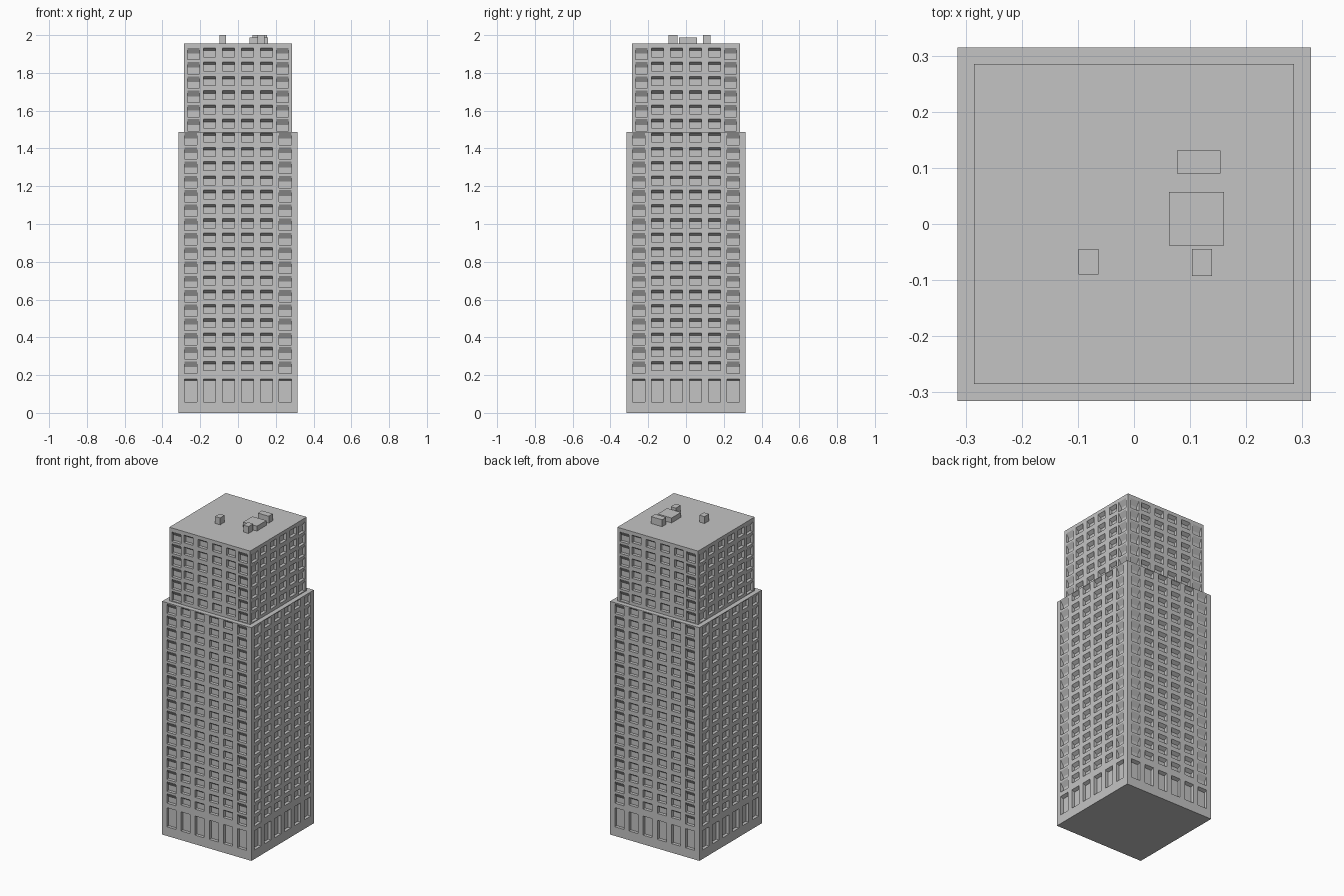
import bpy, bmesh, math
from mathutils import Matrix

if "Cube" in bpy.data.objects:
    bpy.data.objects.remove(bpy.data.objects["Cube"])

grey = bpy.data.materials.new("concrete_grey")
grey.diffuse_color = (0.55, 0.55, 0.55, 1)
grey.use_nodes = True
grey.node_tree.nodes["Principled BSDF"].inputs["Base Color"].default_value = grey.diffuse_color

FLOOR = 0.0756    # storey height
DEPTH = 0.02      # window recess depth
HALF_W = 0.032    # half a window's width


def finish(bm, name):
    bmesh.ops.recalc_face_normals(bm, faces=bm.faces)
    mesh = bpy.data.meshes.new(name)
    bm.to_mesh(mesh)
    bm.free()
    mesh.materials.append(grey)
    obj = bpy.data.objects.new(name, mesh)
    bpy.context.collection.objects.link(obj)
    return obj


def box(name, x0, x1, y0, y1, z0, z1):
    bm = bmesh.new()
    bmesh.ops.create_cube(bm, size=1)
    for v in bm.verts:
        v.co = (x1 if v.co.x > 0 else x0,
                y1 if v.co.y > 0 else y0,
                z1 if v.co.z > 0 else z0)
    return finish(bm, name)


def add_recess(bm, half, side, x, z0, z1, slope):
    """Prism for one window recess, with a ceiling that slopes down inwards."""
    profile = [(-0.02, z0), (DEPTH, z0), (DEPTH, z1 - slope), (0, z1), (-0.02, z1)]
    turn = Matrix.Rotation(side * math.pi / 2, 4, 'Z')
    ends = []
    for u in (x - HALF_W, x + HALF_W):
        verts = [bm.verts.new((u, d - half, z)) for d, z in profile]
        for v in verts:
            v.co = turn @ v.co
        ends.append(verts)
    a, b = ends
    bm.faces.new(a)
    bm.faces.new(b[::-1])
    n = len(a)
    for i in range(n):
        j = (i + 1) % n
        bm.faces.new((a[j], a[i], b[i], b[j]))


def tower_block(name, half, z0, z1, corner, first_top, floors, ground=False):
    block = box(name, -half, half, -half, half, z0, z1)
    bm = bmesh.new()
    for side in range(4):
        for x in (-corner, -0.15, -0.05, 0.05, 0.15, corner):
            at_corner = abs(x) == corner
            height, slope = (0.063, 0.03) if at_corner else (0.048, 0.014)
            for i in range(floors):
                top = first_top + i * FLOOR
                add_recess(bm, half, side, x, top - height, top, slope)
            # tall street-level openings
            if ground:
                add_recess(bm, half, side, x, 0.058, 0.18, 0.009)
    cutter = finish(bm, name + "_window_cutter")
    cutter.hide_render = True
    mod = block.modifiers.new("windows", 'BOOLEAN')
    mod.operation = 'DIFFERENCE'
    mod.solver = 'EXACT'
    mod.object = cutter
    bpy.context.view_layer.objects.active = block
    bpy.ops.object.modifier_apply(modifier=mod.name)
    bpy.data.objects.remove(cutter)


# Main shaft and set-back upper storeys
tower_block("lower_tower", 0.315, 0, 1.487, 0.25, 0.272, 17, ground=True)
tower_block("upper_tower", 0.285, 1.48, 1.956, 0.235, 1.555, 6)

# Rooftop plant
ROOF = 1.95
box("roof_plant_room", 0.062, 0.16, -0.038, 0.057, ROOF, 1.987)
box("roof_rear_unit", 0.077, 0.154, 0.09, 0.131, ROOF, 2.0)
box("roof_front_vent", 0.103, 0.139, -0.093, -0.045, ROOF, 2.0)
box("roof_left_vent", -0.099, -0.063, -0.09, -0.045, ROOF, 2.0)
